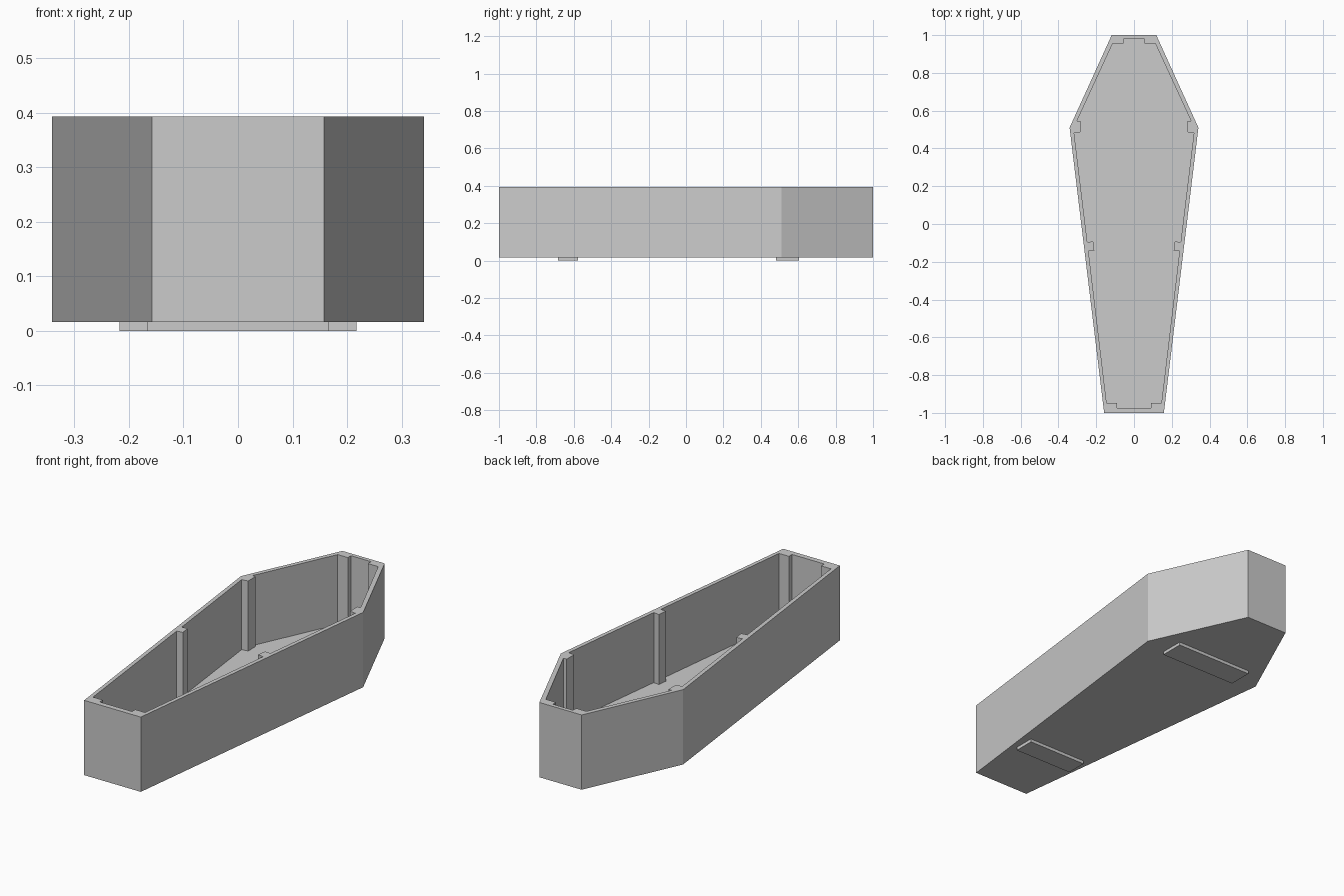
import bpy, bmesh

if "Cube" in bpy.data.objects:
    bpy.data.objects.remove(bpy.data.objects["Cube"])

Z_BASE, Z_FLOOR, Z_RIM = 0.016, 0.04, 0.393


def prism(name, half, z0, z1):
    """Extrude a right-hand half outline (front to back), mirrored in x."""
    pts = half + [(-x, y) for x, y in reversed(half)]
    bm = bmesh.new()
    face = bm.faces.new([bm.verts.new((x, y, z0)) for x, y in pts])
    ext = bmesh.ops.extrude_face_region(bm, geom=[face])
    top = [g for g in ext["geom"] if isinstance(g, bmesh.types.BMVert)]
    bmesh.ops.translate(bm, verts=top, vec=(0, 0, z1 - z0))
    bmesh.ops.recalc_face_normals(bm, faces=bm.faces)
    mesh = bpy.data.meshes.new(name)
    bm.to_mesh(mesh)
    bm.free()
    obj = bpy.data.objects.new(name, mesh)
    bpy.context.collection.objects.link(obj)
    return obj


# Six-sided box body
body = prism("coffin_body", [(0.158, -1), (0.341, 0.51), (0.118, 1)], Z_BASE, Z_RIM)

# Hollow whose outline leaves the upright posts standing against the walls
hollow = prism("hollow_cutter", [
    (0.09, -0.973), (0.09, -0.948), (0.145, -0.948),                    # front corner post
    (0.241, -0.144), (0.21, -0.14), (0.216, -0.092), (0.247, -0.096),   # side post
    (0.317, 0.482), (0.284, 0.486), (0.284, 0.545), (0.302, 0.545),     # shoulder post
    (0.113, 0.955), (0.056, 0.955), (0.056, 0.98),                      # back corner post
], Z_FLOOR, Z_RIM + 0.1)
cut = body.modifiers.new("hollow", 'BOOLEAN')
cut.operation = 'DIFFERENCE'
cut.solver = 'EXACT'
cut.object = hollow
bpy.context.view_layer.objects.active = body
bpy.ops.object.modifier_apply(modifier=cut.name)
bpy.data.objects.remove(hollow)

# Support slats underneath
for name, w, y0, y1 in (("front_slat", 0.166, -0.685, -0.578),
                        ("back_slat", 0.217, 0.48, 0.603)):
    prism(name, [(w, y0), (w, y1)], 0, Z_BASE)
